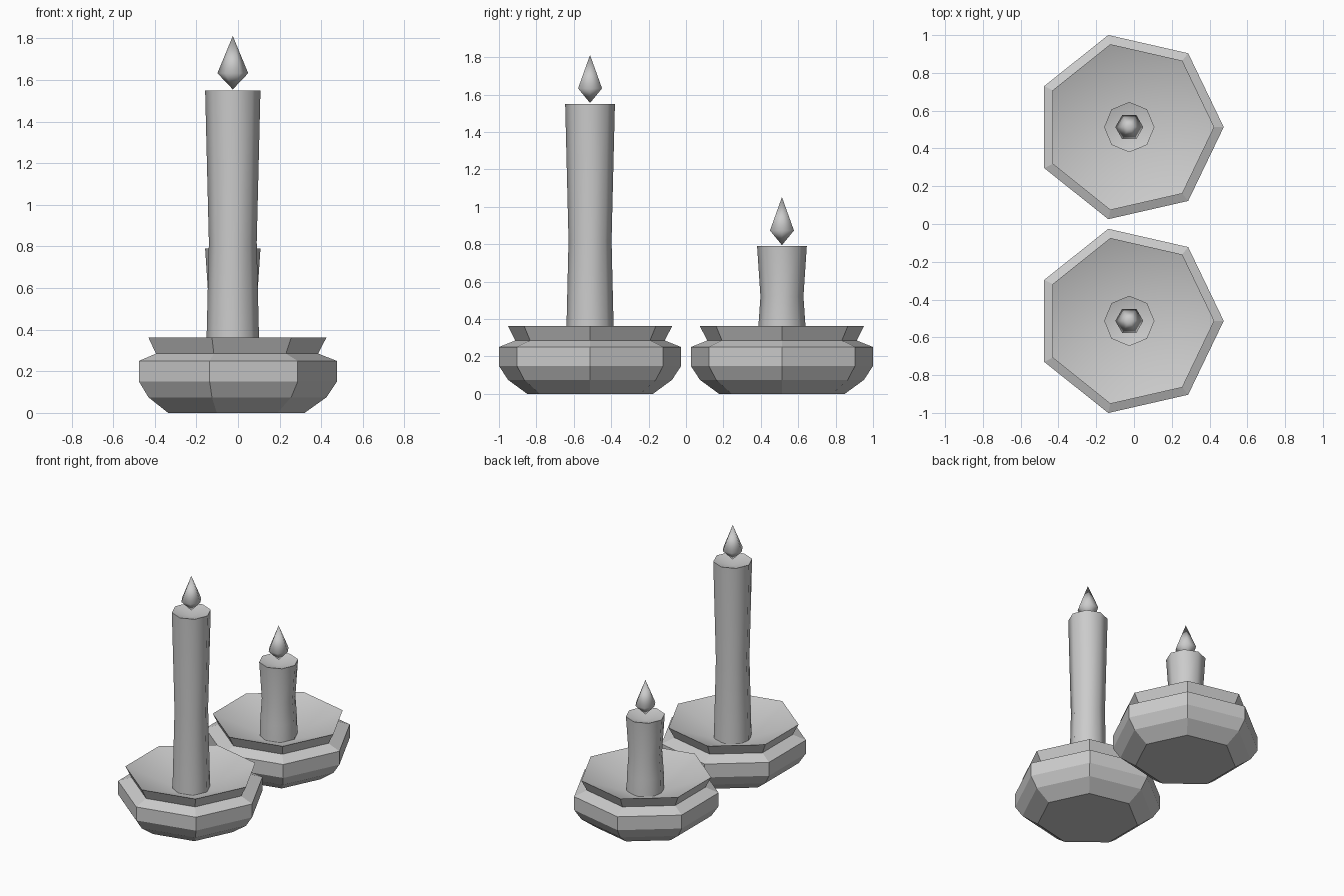
import bpy, bmesh
from math import cos, sin, pi, radians

if "Cube" in bpy.data.objects:
    bpy.data.objects.remove(bpy.data.objects["Cube"])

CX, CY = -0.025, 0.513


def lathe(name, profile, sides, x, y):
    """Revolve (radius, z) points; radius 0 makes a pole, open ends get capped."""
    bm = bmesh.new()
    rings = []
    for r, z in profile:
        if r == 0:
            rings.append([bm.verts.new((0, 0, z))] * sides)
        else:
            rings.append([bm.verts.new((r * cos(2 * pi * i / sides),
                                        r * sin(2 * pi * i / sides), z))
                          for i in range(sides)])
    for a, b in zip(rings, rings[1:]):
        for i in range(sides):
            j = (i + 1) % sides
            bm.faces.new(list(dict.fromkeys((a[i], a[j], b[j], b[i]))))
    if profile[0][0] > 0:
        bm.faces.new(rings[0][::-1])
    bmesh.ops.recalc_face_normals(bm, faces=bm.faces)
    mesh = bpy.data.meshes.new(name)
    bm.to_mesh(mesh)
    bm.free()
    obj = bpy.data.objects.new(name, mesh)
    obj.location = (x, y, 0)
    bpy.context.collection.objects.link(obj)
    return obj


def smooth(obj, angle):
    bpy.ops.object.select_all(action='DESELECT')
    obj.select_set(True)
    bpy.context.view_layer.objects.active = obj
    bpy.ops.object.shade_smooth_by_angle(angle=radians(angle))


def candle_set(label, y, top, waist):
    # Seven-sided holder with a flared rim and a sunken dish
    holder = lathe(label + "_holder",
                   [(0.345, 0), (0.45, 0.075), (0.5, 0.15), (0.5, 0.25),
                    (0.41, 0.285), (0.45, 0.362), (0, 0.19)], 7, CX, y)
    # Only the dish is smooth
    for f in holder.data.polygons:
        f.use_smooth = len(f.vertices) == 3

    # Waisted eight-sided candle with a hollowed top
    candle = lathe(label + "_candle",
                   [(0.13, 0.2), (0.126, 0.36), (0.115, waist),
                    (0.133, top), (0, top - 0.04)], 8, CX, y)
    smooth(candle, 50)

    # Six-sided flame just above the candle
    flame = lathe(label + "_flame",
                  [(0, top + 0.005), (0.074, top + 0.083), (0, top + 0.262)],
                  6, CX, y)
    smooth(flame, 61)


candle_set("tall", -CY, 1.55, 0.82)
candle_set("short", CY, 0.79, 0.52)
